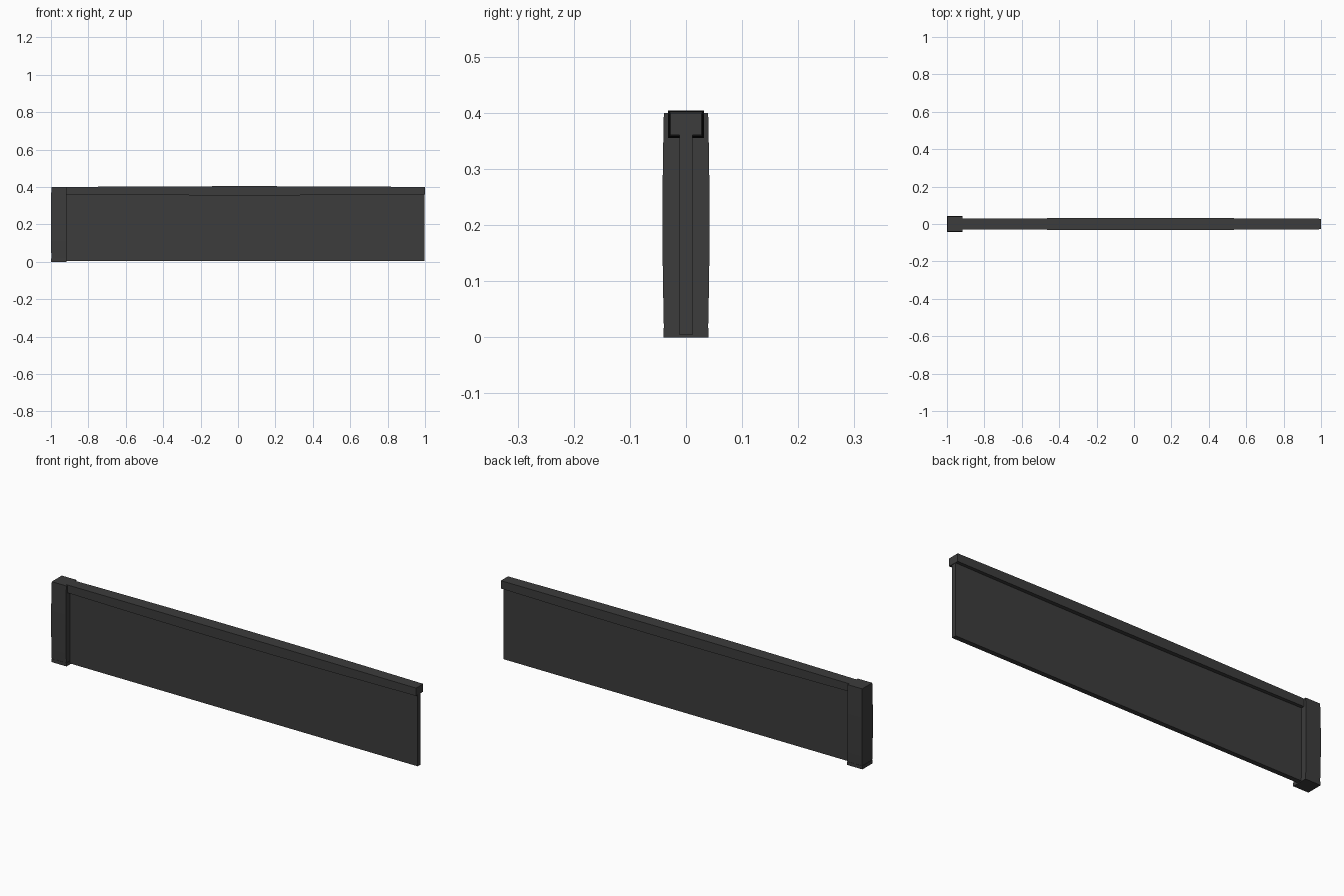
import bpy, bmesh, math

if "Cube" in bpy.data.objects:
    bpy.data.objects.remove(bpy.data.objects["Cube"])


def loft(name, rings):
    """Closed solid through a row of four-cornered rings."""
    bm = bmesh.new()
    loops = [[bm.verts.new(p) for p in ring] for ring in rings]
    for a, b in zip(loops, loops[1:]):
        for i in range(4):
            j = (i + 1) % 4
            bm.faces.new((a[i], a[j], b[j], b[i]))
    bm.faces.new(loops[0])
    bm.faces.new(loops[-1])
    bmesh.ops.recalc_face_normals(bm, faces=bm.faces)
    mesh = bpy.data.meshes.new(name)
    bm.to_mesh(mesh)
    bm.free()
    obj = bpy.data.objects.new(name, mesh)
    bpy.context.collection.objects.link(obj)
    mat = bpy.data.materials.get("dark_metal") or bpy.data.materials.new("dark_metal")
    mat.diffuse_color = (0.045, 0.045, 0.045, 1)
    mat.use_nodes = True
    mat.node_tree.nodes["Principled BSDF"].inputs["Base Color"].default_value = mat.diffuse_color
    mesh.materials.append(mat)
    return obj


def x_ring(x, y, z0, z1):
    return [(x, -y, z0), (x, y, z0), (x, y, z1), (x, -y, z1)]


def z_ring(z, x0, x1, y):
    return [(x0, -y, z), (x1, -y, z), (x1, y, z), (x0, y, z)]


# thin wall panel
loft("wall_panel", [x_ring(x, 0.012, 0.004, 0.37) for x in (-0.93, 0.998)])

# top rail, swelling slightly towards the middle
rail = []
for i in range(13):
    t = i / 12
    bow = math.sin(math.pi * t)
    rail.append(x_ring(-0.93 + 1.93 * t, 0.028 + 0.004 * bow,
                       0.361 - 0.006 * bow, 0.400 + 0.004 * bow))
loft("top_rail", rail)

# end post with slightly swollen sides above its foot
post = []
for i in range(9):
    t = i / 8
    bow = math.sin(math.pi * t)
    post.append(z_ring(0.017 + 0.383 * t, -0.998 - 0.002 * bow,
                       -0.918, 0.0395 + 0.0025 * bow))
loft("end_post", post)
loft("post_foot", [z_ring(z, -1.0, -0.916, 0.0405) for z in (0, 0.017)])
